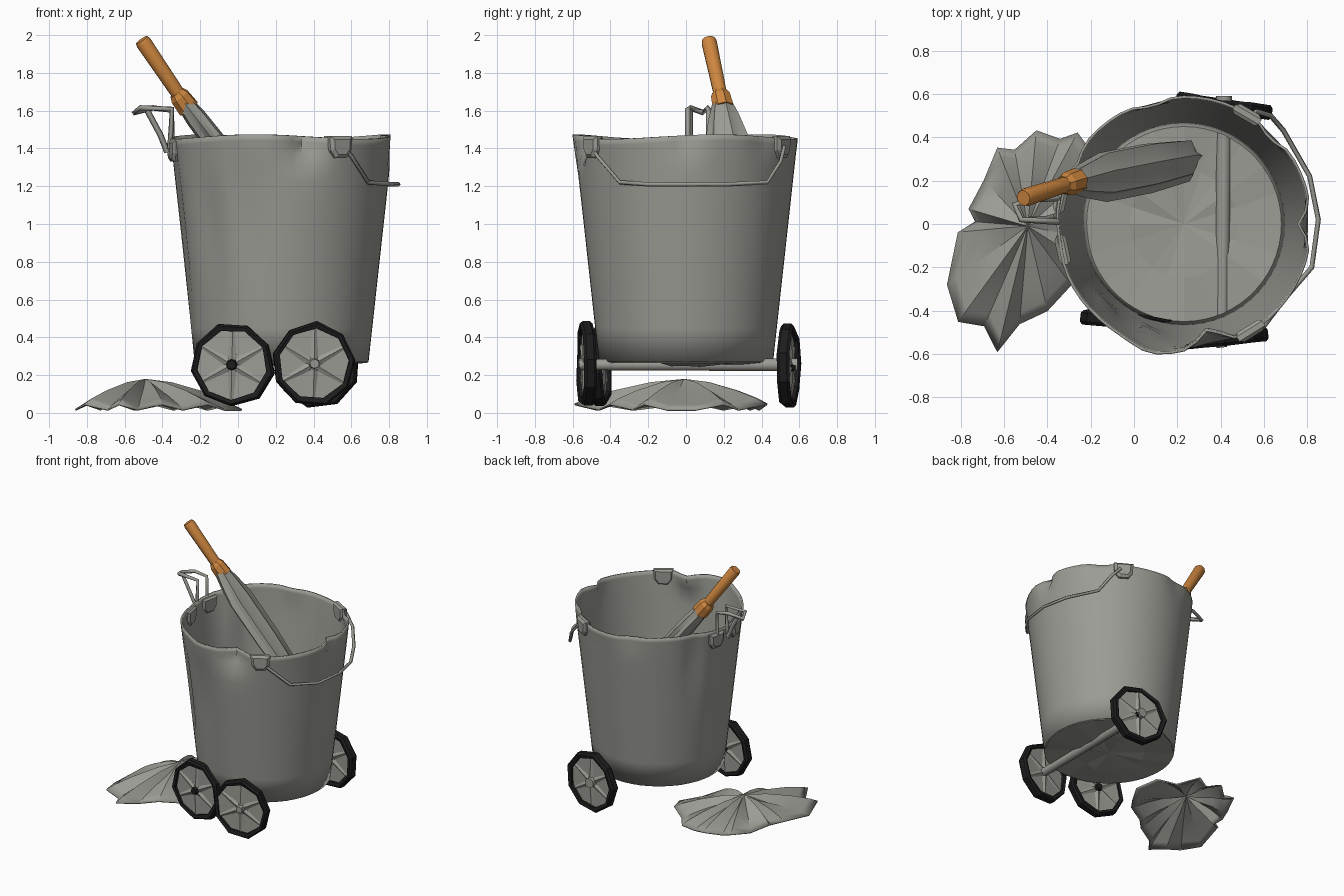
import bpy, math, random
from mathutils import Vector, Matrix

if "Cube" in bpy.data.objects:
    bpy.data.objects.remove(bpy.data.objects["Cube"])
random.seed(4)
rad = math.radians


def material(name, c):
    m = bpy.data.materials.new(name)
    m.diffuse_color = (*c, 1)
    m.use_nodes = True
    m.node_tree.nodes["Principled BSDF"].inputs["Base Color"].default_value = m.diffuse_color
    return m


METAL = material("dull_metal", (0.33, 0.33, 0.30))
WOOD = material("orange_wood", (0.62, 0.24, 0.05))
BLACK = material("black_rubber", (0.012, 0.012, 0.012))
CX = 0.23  # bucket centre


def build(name, verts, faces, mat, smooth=None, thick=0):
    me = bpy.data.meshes.new(name)
    me.from_pydata([tuple(v) for v in verts], [], faces)
    me.update()
    ob = bpy.data.objects.new(name, me)
    bpy.context.collection.objects.link(ob)
    me.materials.append(mat)
    bpy.ops.object.select_all(action='DESELECT')
    ob.select_set(True)
    bpy.context.view_layer.objects.active = ob
    if smooth:
        bpy.ops.object.shade_smooth_by_angle(angle=rad(smooth))
    if thick:
        s = ob.modifiers.new("thickness", 'SOLIDIFY')
        s.thickness, s.offset = thick, 0
    return ob


def loft(name, rings, mat, smooth=None, closed=False):
    """Skin equal closed rings; cap the ends, or join last ring to first."""
    n, k = len(rings[0]), len(rings)
    verts = [v for r in rings for v in r]
    faces = []
    for i in range(k if closed else k - 1):
        a, b = i * n, ((i + 1) % k) * n
        faces += [(a + j, a + (j + 1) % n, b + (j + 1) % n, b + j) for j in range(n)]
    if not closed:
        faces += [tuple(reversed(range(n))), tuple(range((k - 1) * n, k * n))]
    return build(name, verts, faces, mat, smooth)


def rod(name, a, b, radii, mat, n=10, smooth=40):
    a, b = Vector(a), Vector(b)
    q = (b - a).to_track_quat('Z', 'Y')
    rings = [[a.lerp(b, t) + q @ Vector((r * math.cos(2 * math.pi * j / n), r * math.sin(2 * math.pi * j / n), 0))
              for j in range(n)] for t, r in radii]
    return loft(name, rings, mat, smooth)


def wire(name, pts, r):
    cu = bpy.data.curves.new(name, 'CURVE')
    cu.dimensions, cu.bevel_depth, cu.bevel_resolution, cu.use_fill_caps = '3D', r, 0, True
    sp = cu.splines.new('POLY')
    sp.points.add(len(pts) - 1)
    for p, c in zip(sp.points, pts):
        p.co = (*c, 1)
    ob = bpy.data.objects.new(name, cu)
    bpy.context.collection.objects.link(ob)
    cu.materials.append(METAL)
    bpy.ops.object.select_all(action='DESELECT')
    ob.select_set(True)
    bpy.context.view_layer.objects.active = ob
    bpy.ops.object.convert(target='MESH')


# Dented bucket: (angle, height, inward depth, angular spread, height spread)
DENTS = [(283, 1.44, .09, 8, .10), (0, 1.47, .06, 6, .09), (225, 1.0, .025, 6, .25),
         (253, .95, .02, 4, .2), (188, 1.0, .02, 9, .5), (150, 1.3, .03, 6, .3),
         (255, 1.47, -.025, 10, .2), (105, 1.47, .025, 7, .1), (45, 1.47, .03, 6, .08)]


def wall(deg, z):
    r = 0.455 + 0.132 * (z - 0.27) / 1.2
    for a, h, d, sa, sh in DENTS:
        da = (deg - a + 180) % 360 - 180
        r -= d * math.exp(-(da / sa) ** 2 - ((z - h) / sh) ** 2)
    return r


N = 60
HEIGHTS = (.27, .45, .65, .8, .95, 1.1, 1.22, 1.3, 1.37, 1.43, 1.462)
verts, faces = [], []
for z in HEIGHTS:
    for j in range(N):
        d = j * 360 / N
        zz = z + (0.012 * math.sin(rad(3 * d + 40)) if z > 1.4 else 0)
        r = wall(d, z)
        verts.append((CX + r * math.cos(rad(d)), r * math.sin(rad(d)), zz))
for i in range(len(HEIGHTS) - 1):
    faces += [(i * N + j, i * N + (j + 1) % N, (i + 1) * N + (j + 1) % N, (i + 1) * N + j) for j in range(N)]
build("bucket_wall", verts, faces, METAL, 35, 0.012)

# Crumpled bucket floor
verts = [(CX, 0, .26)]
faces = []
M = 20
for k, r in enumerate((.25, .455)):
    for j in range(M):
        a = 2 * math.pi * j / M
        z = .27 if k else .26 + random.uniform(-.015, .02)
        verts.append((CX + r * math.cos(a), r * math.sin(a), z))
for j in range(M):
    j2 = (j + 1) % M
    faces += [(0, 1 + j, 1 + j2), (1 + j, 1 + M + j, 1 + M + j2, 1 + j2)]
build("bucket_floor", verts, faces, METAL, None, 0.01)


# Handle ears on the rim
def ear(name, deg, z):
    c = Vector((math.cos(rad(deg)), math.sin(rad(deg)), 0))
    p = Vector((CX, 0, z)) + c * (wall(deg, z) - .01)
    t = Vector((-c.y, c.x, 0))
    outline = [(-.07, .055), (.07, .055), (.065, -.02), (.035, -.06), (-.035, -.06), (-.065, -.02)]
    loft(name, [[p + c * o + t * u * s + Vector((0, 0, w * s)) for u, w in outline]
                for o, s in ((-.015, .8), (0, 1), (.025, 1), (.04, .7))], METAL)


for i, (deg, z) in enumerate([(302, 1.41), (60, 1.41), (168, 1.39), (192, 1.39)]):
    ear(f"handle_ear_{i}", deg, z)

# Hanging wire handle on the right, broken bracket handle on the left
wire("right_handle", [(.55, -.5, 1.41), (.6, -.47, 1.36), (.69, -.35, 1.22), (.82, -.2, 1.21), (.85, .02, 1.21),
                      (.81, .22, 1.21), (.69, .43, 1.22), (.63, .5, 1.33), (.56, .52, 1.41)], .012)
wire("left_handle", [(-.35, .12, 1.4), (-.35, .12, 1.6), (-.45, .115, 1.615), (-.55, .09, 1.59), (-.52, .02, 1.615),
                     (-.35, .01, 1.61), (-.36, .01, 1.4)], .015)
wire("left_handle_brace", [(-.48, .02, 1.6), (-.41, .02, 1.47), (-.375, .03, 1.38)], .016)

# Brush: wooden grip, collar and grey folded head
TOP, NECK, END = Vector((-.51, .12, 1.975)), Vector((-.29, .19, 1.65)), Vector((.27, .30, .92))
rod("brush_grip", TOP, NECK, [(0, .036), (.05, .042), (1, .036)], WOOD)
rod("brush_collar", NECK + Vector((-.035, -.01, .045)), NECK + Vector((.03, .01, -.04)),
    [(0, .042), (.25, .055), (1, .06)], WOOD, 8, None)
axis = (END - NECK).normalized()
side = Vector((0, 1, 0)) - axis * axis.y
side.normalize()
flat = axis.cross(side)
rings = []
for t, w, h in ((0, .05, .045), (.12, .085, .058), (.28, .12, .062), (.65, .12, .06), (.93, .10, .05), (1, .05, .03)):
    ring = []
    for j in range(14):
        a = 2 * math.pi * j / 14
        f = 1 if j % 2 or t == 0 else .8
        ring.append(NECK.lerp(END, t) + side * w * f * math.cos(a) + flat * h * f * math.sin(a)
                    + axis * random.uniform(0, .04) * (t > .9))
    rings.append(ring)
loft("brush_head", rings, METAL, 30)


# Battered wheels: tyre ring, disc, spokes and hub
def wheel(name, centre, yaw, phase, hub_mat):
    mtx = Matrix.Translation(centre) @ Matrix.Rotation(rad(yaw), 4, 'Z')

    def pt(r, a, y):
        return mtx @ Vector((r * math.cos(a), y, r * math.sin(a)))
    n = 9
    rings = []
    for j in range(n):
        a = 2 * math.pi * j / n + phase
        ro, dy = .224 + random.uniform(-.006, .006), random.uniform(-.008, .008)
        rings.append([pt(r, a, y + dy) for r, y in
                      ((.188, -.028), (ro - .012, -.034), (ro, -.02), (ro, .02), (ro - .012, .034), (.188, .028))])
    loft(name + "_tyre", rings, BLACK, None, True)
    loft(name + "_disc", [[pt(.192, 2 * math.pi * j / 18 + phase, y) for j in range(18)] for y in (-.012, .012)], METAL)
    for s in range(6):
        a = math.pi / 3 * s + .5
        rod(f"{name}_spoke_{s}", pt(.02, a, 0), pt(.19, a, 0), [(0, .026), (1, .018)], METAL, 6, None)
    rod(name + "_hub", pt(0, 0, -.045), pt(0, 0, .045), [(0, .024), (.2, .03), (.8, .03), (1, .024)], hub_mat, 8, None)


wheel("front_wheel", (.40, -.525, .26), 7, .1, METAL)
wheel("loose_wheel", (-.03, -.45, .255), -7, .5, BLACK)
wheel("back_wheel", (.42, .54, .25), -8, .3, BLACK)
rod("axle", (.405, -.56, .255), (.415, .59, .255), [(0, .03), (1, .036)], METAL, 10)

# Crumpled lid lying on the ground
OUT = [(.02, .05), (-.04, .2), (-.16, .28), (-.26, .42), (-.34, .39), (-.45, .43), (-.55, .34), (-.63, .35), (-.69, .2),
       (-.76, .07), (-.73, .01), (-.81, -.04), (-.86, -.28), (-.81, -.45), (-.69, -.47), (-.63, -.59), (-.53, -.46),
       (-.4, -.4), (-.29, -.28), (-.16, -.22), (-.07, -.1)]
L = len(OUT)
PEAK = Vector((-.49, -.01, .175))
verts, faces = [PEAK], []
for k, (t, z) in enumerate(((.3, .14), (.65, .095), (.88, .055), (1, .03))):
    for j, (x, y) in enumerate(OUT):
        fold = (.018 if j % 2 else -.018) * (1 if k < 3 else .8)
        verts.append((PEAK.x + (x - PEAK.x) * t, PEAK.y + (y - PEAK.y) * t, z + fold))
for j in range(L):
    j2 = (j + 1) % L
    faces.append((0, 1 + j, 1 + j2))
    for k in range(3):
        a = 1 + k * L
        faces.append((a + j, a + L + j, a + L + j2, a + j2))
build("crumpled_lid", verts, faces, METAL, 25, 0.01)
